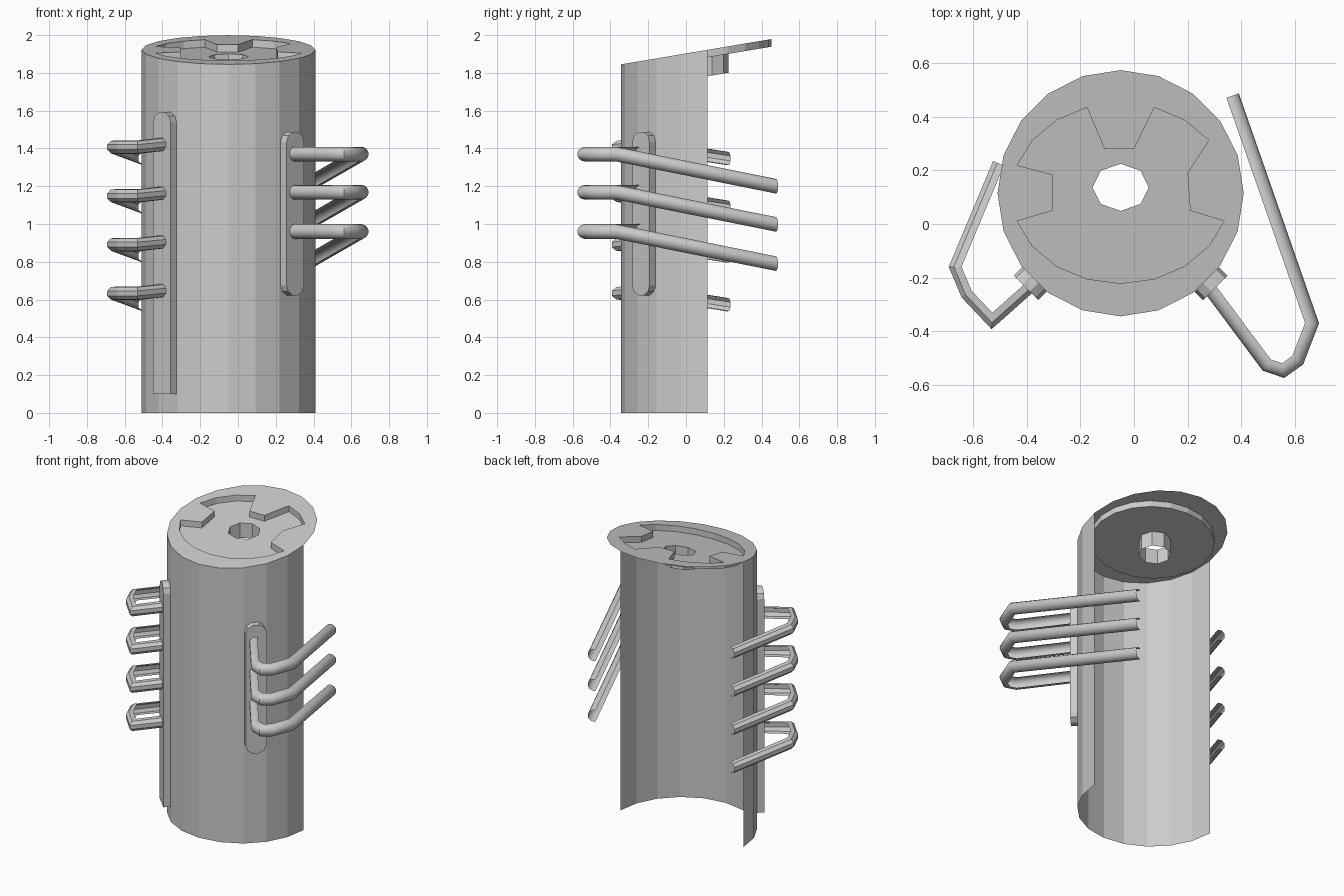
import bpy, bmesh, math
from mathutils import Vector

CX, CY, R, SIDES = -0.05, 0.115, 0.46, 20
RX, RY, DEPTH = 0.407, 0.337, 0.04

cube = bpy.data.objects.get("Cube")
if cube:
    bpy.data.objects.remove(cube, do_unlink=True)


def slant(y):
    """Height of the sloping top at depth y."""
    return 1.845 + (y - CY + R) * 0.168


def finish(name, bm, smooth=False):
    bmesh.ops.recalc_face_normals(bm, faces=bm.faces)
    mesh = bpy.data.meshes.new(name)
    bm.to_mesh(mesh)
    bm.free()
    obj = bpy.data.objects.new(name, mesh)
    bpy.context.collection.objects.link(obj)
    if smooth:
        bpy.ops.object.select_all(action='DESELECT')
        obj.select_set(True)
        bpy.context.view_layer.objects.active = obj
        bpy.ops.object.shade_smooth_by_angle(angle=math.radians(40))
    return obj


def oval(i, rx, ry, n=SIDES, cy=CY):
    a = math.tau * i / n
    return CX + rx * math.cos(a), cy + ry * math.sin(a)


def ring(bm, rx, ry, drop, n=SIDES, cy=CY):
    """Closed loop of vertices lying parallel to the sloping top."""
    pts = [oval(i, rx, ry, n, cy) for i in range(n)]
    return [bm.verts.new((x, y, slant(y) - drop)) for x, y in pts]


def bridge(bm, a, b, closed=True):
    n = len(a)
    for i in range(n if closed else n - 1):
        j = (i + 1) % n
        bm.faces.new((a[i], a[j], b[j], b[i]))


# Open half shell
bm = bmesh.new()
pts = [oval(i, R, R) for i in range(SIDES // 2, SIDES + 1)]
low = [bm.verts.new((x, y, 0)) for x, y in pts]
high = [bm.verts.new((x, y, slant(y))) for x, y in pts]
bridge(bm, low, high, closed=False)
finish("body_shell", bm)

# Flat rim and recessed wall
bm = bmesh.new()
outer = ring(bm, R, R, 0)
inner = ring(bm, RX, RY, 0)
floor = ring(bm, RX, RY, DEPTH)
bridge(bm, outer, inner)
bridge(bm, inner, floor)
finish("top_rim", bm)

# Recess floor with a central hole and the short tube below it
bm = bmesh.new()
floor = ring(bm, RX, RY, DEPTH)
hole = ring(bm, 0.105, 0.088, DEPTH, 8, 0.137)
edges = []
for loop in (floor, hole):
    edges += [bm.edges.new((loop[i], loop[i - 1])) for i in range(len(loop))]
bmesh.ops.triangle_fill(bm, use_beauty=True, edges=edges, normal=(0, 0, 1))
tube_end = ring(bm, 0.105, 0.088, DEPTH + 0.1, 8, 0.137)
bridge(bm, hole, tube_end)
finish("recess_floor", bm)

# Raised tabs reaching in from the rim: outer step range, then inner corners
tabs = {
    "right_tab": (9, 11, [(-0.305, 0.05), (-0.305, 0.185)]),
    "back_tab": (4, 6, [(-0.11, 0.28), (0.0, 0.28)]),
    "left_tab": (-1, 2, [(0.2, 0.19), (0.21, 0.05)]),
}
for name, (first, last, corners) in tabs.items():
    bm = bmesh.new()
    outline = [oval(i, RX, RY) for i in range(first, last + 1)] + corners
    top = [bm.verts.new((x, y, slant(y))) for x, y in outline]
    bm.faces.new(top)
    wall = top[last - first:] + [top[0]]
    foot = [bm.verts.new(v.co - Vector((0, 0, DEPTH))) for v in wall]
    bridge(bm, wall, foot, closed=False)
    finish(name, bm)


def strip(name, angle, bottom, top, round_bottom):
    """Upright mounting plate with rounded ends on the shell."""
    half, rise = 0.065, 0.055
    cap = [(half * math.cos(a), rise * math.sin(a))
           for a in (math.pi * k / 5 for k in range(6))]
    outline = [(u, top - rise + v) for u, v in cap]
    if round_bottom:
        outline += [(-u, bottom + rise - v) for u, v in cap]
    else:
        outline += [(-half, bottom), (half, bottom)]
    out = Vector((math.cos(angle), math.sin(angle), 0))
    side = Vector((-out.y, out.x, 0))
    bm = bmesh.new()
    loops = []
    for r in (0.455, 0.5):
        base = Vector((CX, CY, 0)) + out * r
        loops.append([bm.verts.new(base + side * u + Vector((0, 0, z)))
                      for u, z in outline])
        bm.faces.new(loops[-1])
    bridge(bm, *loops)
    finish(name, bm)


strip("right_strip", math.radians(225), 0.1, 1.595, False)
strip("left_strip", math.radians(-45), 0.62, 1.49, True)


def hook(name, path, z, radius, segments, turn, smooth):
    """Open channel swept along a bent path, its back facing outward."""
    pts = [Vector(p) + Vector((0, 0, z)) for p in path]
    normals = []
    for a, b in zip(pts, pts[1:]):
        d = (b - a).xy.normalized()
        normals.append(Vector((d.y, -d.x, 0)) * turn)
    bm = bmesh.new()
    spread = math.radians(105)
    previous = None
    for i, p in enumerate(pts):
        n0, n1 = normals[max(i - 1, 0)], normals[min(i, len(normals) - 1)]
        miter = (n0 + n1).normalized()
        miter = miter / max(miter.dot(n0), 0.6)
        section = []
        for k in range(segments + 1):
            a = spread * (2 * k / segments - 1)
            offset = miter * math.cos(a) + Vector((0, 0, math.sin(a)))
            section.append(bm.verts.new(p + offset * radius))
        if previous:
            bridge(bm, previous, section, closed=False)
        previous = section
    finish(name, bm, smooth)


# Three long hooks on the left
long_path = [(0.3, -0.24, 0), (0.505, -0.515, 0), (0.555, -0.532, 0),
             (0.6, -0.5, 0), (0.65, -0.37, 0), (0.355, 0.475, -0.17)]
for i, z in enumerate((1.37, 1.168, 0.96)):
    hook(f"left_hook_{i + 1}", long_path, z, 0.039, 10, 1, True)

# Four short hooks on the right
short_path = [(-0.395, -0.225, 0.015), (-0.53, -0.345, 0),
              (-0.615, -0.255, 0), (-0.655, -0.16, 0), (-0.495, 0.222, -0.06)]
for i in range(4):
    hook(f"right_hook_{i + 1}", short_path, 1.407 - i * 0.258, 0.037, 5, -1, False)
